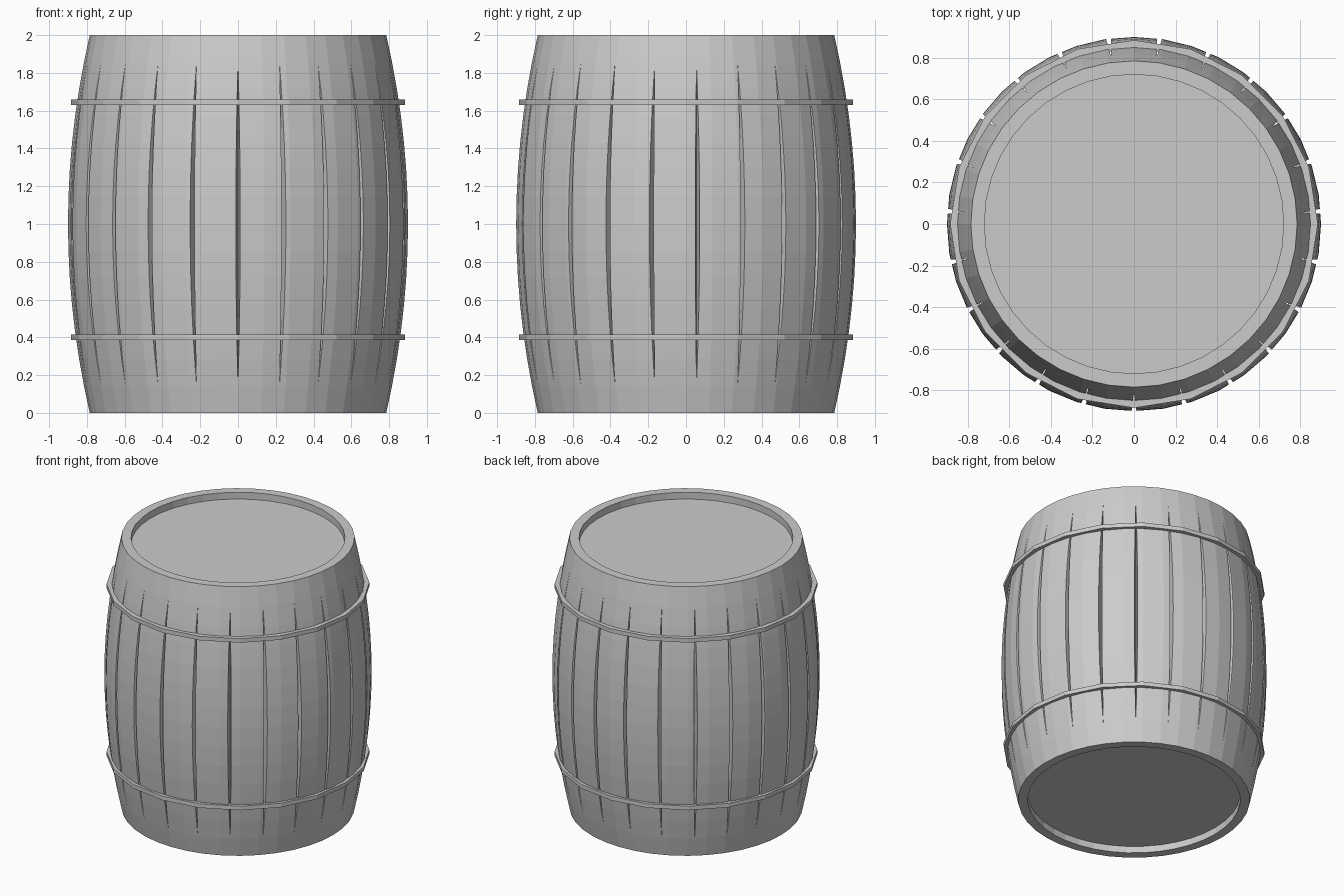
import bpy, bmesh, math
from mathutils import Vector

if "Cube" in bpy.data.objects:
    bpy.data.objects.remove(bpy.data.objects["Cube"])

SIDES, STAVES, ROWS = 40, 23, 14


def make_object(name, bm):
    bmesh.ops.recalc_face_normals(bm, faces=bm.faces)
    mesh = bpy.data.meshes.new(name)
    bm.to_mesh(mesh)
    bm.free()
    obj = bpy.data.objects.new(name, mesh)
    bpy.context.collection.objects.link(obj)
    return obj


def lathe(name, profile, sides, closed=False):
    """Revolve (radius, z) points; an open profile gets flat end caps."""
    bm = bmesh.new()
    rings = []
    for r, z in profile:
        rings.append([bm.verts.new((r * math.cos(2 * math.pi * i / sides),
                                    r * math.sin(2 * math.pi * i / sides), z))
                      for i in range(sides)])
    pairs = list(zip(rings, rings[1:]))
    if closed:
        pairs.append((rings[-1], rings[0]))
    else:
        bm.faces.new(rings[0])
        bm.faces.new(rings[-1])
    for a, b in pairs:
        for i in range(sides):
            j = (i + 1) % sides
            bm.faces.new((a[i], a[j], b[j], b[i]))
    return make_object(name, bm)


# Barrel body: bulging side, with recessed lids at both ends
side = []
for k in range(ROWS + 1):
    z = 2 * k / ROWS
    side.append((0.90 - 0.115 * (z - 1) ** 2, z))
profile = [(0.72, 0.05), (0.72, 0)] + side + [(0.72, 2), (0.72, 1.95)]
body = lathe("barrel_body", profile, SIDES)

# Wedge cutters for the tapering gaps between staves
bm = bmesh.new()
for k in range(STAVES):
    a = -math.pi / 2 + 2 * math.pi * k / STAVES
    out = Vector((math.cos(a), math.sin(a), 0))
    across = Vector((-math.sin(a), math.cos(a), 0))
    corners = (out * 0.815, out * 0.95 + across * 0.019, out * 0.95 - across * 0.019)
    low = [bm.verts.new(c + Vector((0, 0, 0.06))) for c in corners]
    high = [bm.verts.new(c + Vector((0, 0, 1.94))) for c in corners]
    bm.faces.new(low)
    bm.faces.new(high)
    for i in range(3):
        j = (i + 1) % 3
        bm.faces.new((low[i], low[j], high[j], high[i]))
cutter = make_object("stave_gap_cutter", bm)
cutter.hide_render = True

gaps = body.modifiers.new("stave_gaps", 'BOOLEAN')
gaps.operation = 'DIFFERENCE'
gaps.solver = 'EXACT'
gaps.object = cutter
bpy.context.view_layer.objects.active = body
bpy.ops.object.modifier_apply(modifier=gaps.name)
bpy.data.objects.remove(cutter)

# Two thin hoops
for name, z in (("lower_hoop", 0.40), ("upper_hoop", 1.645)):
    lathe(name, [(0.845, z - 0.015), (0.885, z - 0.015),
                 (0.885, z + 0.015), (0.845, z + 0.015)], 20, closed=True)
